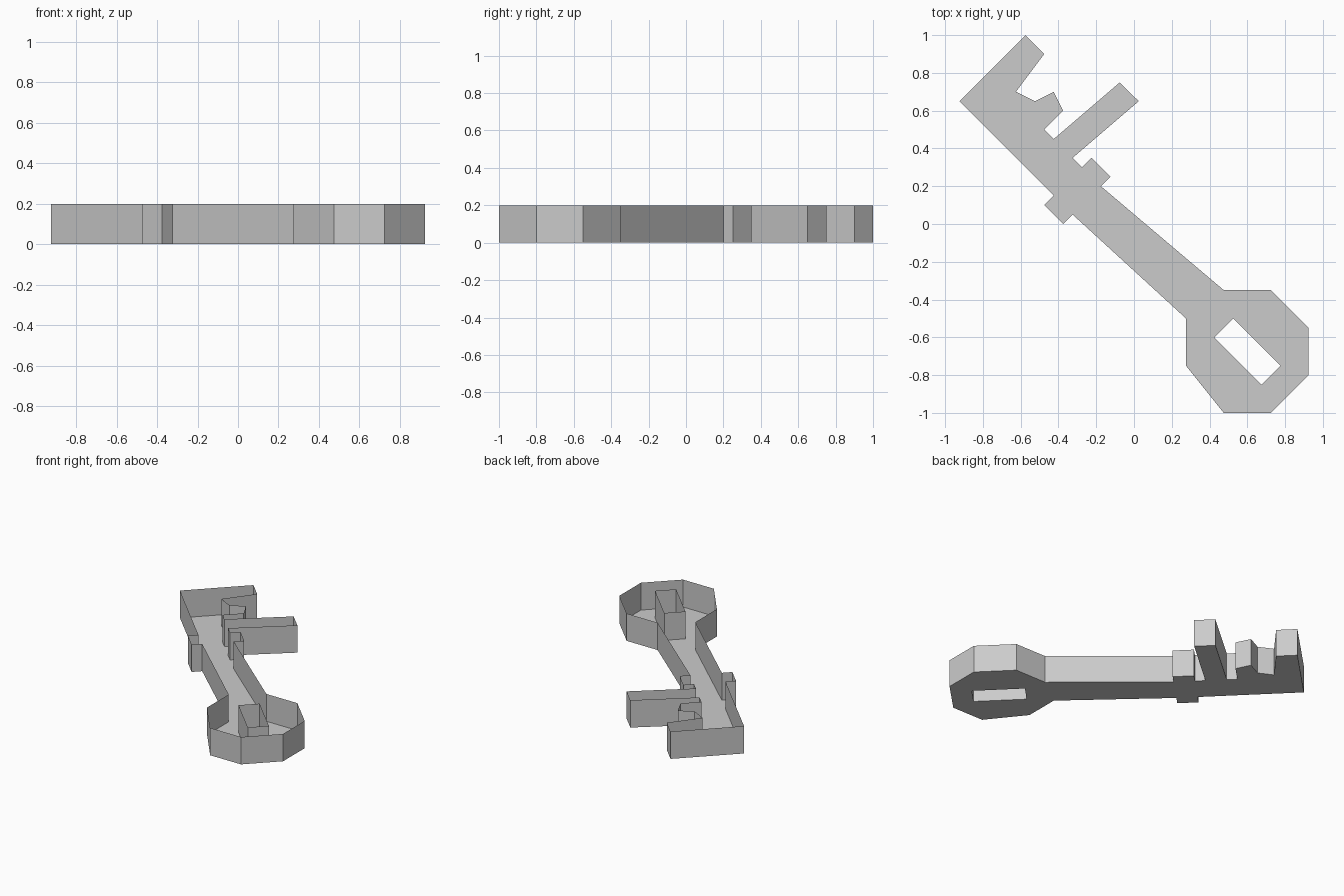
import bpy
import bmesh
from mathutils import Vector

cube = bpy.data.objects.get("Cube")
if cube:
    bpy.data.objects.remove(cube, do_unlink=True)

GRID = 0.05      # plan is drawn on a grid of this step, shifted half a step in x
HEIGHT = 0.2

# Key outline, clockwise, part by part
bit_teeth = [(-12, 20), (-10, 18), (-13, 14), (-11, 13), (-9, 14), (-8, 12),
             (-10, 10), (-9, 9)]
long_tooth = [(-2, 15), (0, 13), (-7, 7)]
collar_right = [(-6, 6), (-5, 7), (-3, 5), (-4, 4)]
bow = [(9, -7), (14, -7), (18, -11), (18, -16), (14, -20), (9, -20),
       (5, -15), (5, -10)]
collar_left = [(-7, 1), (-8, 0), (-10, 2), (-9, 3)]
bit_corner = [(-19, 13)]
outline = bit_teeth + long_tooth + collar_right + bow + collar_left + bit_corner

# Slanted slot through the bow
slot = [(10, -10), (15, -15), (13, -17), (8, -12)]


def add_loop(bm, points):
    """Closed ring of edges on the ground plane."""
    verts = [bm.verts.new(((x + 0.5) * GRID, y * GRID, 0)) for x, y in points]
    return [bm.edges.new((a, b)) for a, b in zip(verts, verts[1:] + verts[:1])]


bm = bmesh.new()
rim = add_loop(bm, outline) + add_loop(bm, slot)

# Floor plate with the slot left open
bmesh.ops.triangle_fill(bm, edges=rim, use_beauty=True, normal=Vector((0, 0, -1)))

# Upright walls around the outline and the slot, open at the top
walls = bmesh.ops.extrude_edge_only(bm, edges=[e for e in bm.edges if e.is_boundary])
top = [g for g in walls["geom"] if isinstance(g, bmesh.types.BMVert)]
bmesh.ops.translate(bm, verts=top, vec=(0, 0, HEIGHT))

# Floor faces down, walls face outwards
bmesh.ops.recalc_face_normals(bm, faces=bm.faces)
bm.normal_update()
if sum(f.normal.z * f.calc_area() for f in bm.faces) > 0:
    bmesh.ops.reverse_faces(bm, faces=bm.faces)

mesh = bpy.data.meshes.new("key_shell")
bm.to_mesh(mesh)
bm.free()
key = bpy.data.objects.new("key_shell", mesh)
bpy.context.collection.objects.link(key)

# Plain grey
grey = bpy.data.materials.new("plain_grey")
grey.use_nodes = True
colour = (0.6, 0.6, 0.6, 1)
grey.diffuse_color = colour
grey.node_tree.nodes["Principled BSDF"].inputs["Base Color"].default_value = colour
mesh.materials.append(grey)
